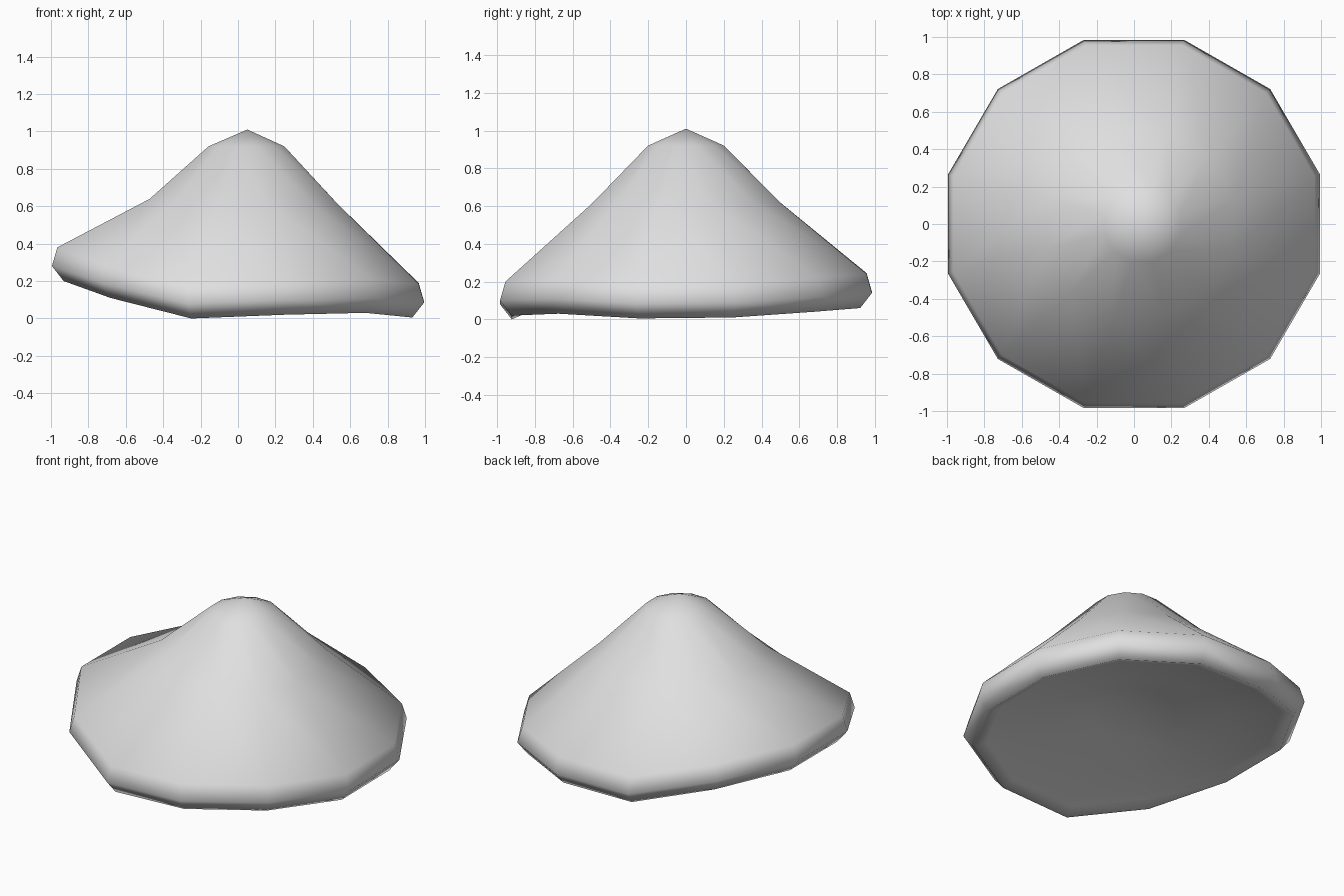
import bpy, bmesh
from math import cos, sin, radians

cube = bpy.data.objects.get("Cube")
if cube:
    bpy.data.objects.remove(cube, do_unlink=True)

# Single pale grey material
grey = bpy.data.materials.new("pale grey")
grey.use_nodes = True
color = (0.74, 0.74, 0.74, 1)
grey.diffuse_color = color
grey.node_tree.nodes["Principled BSDF"].inputs["Base Color"].default_value = color

SIDES = 12
# Height of the brim's outer edge at each corner, counter-clockwise from 15 degrees
BRIM = [0.09, 0.12, 0.14, 0.145, 0.25, 0.28, 0.28, 0.19, 0.08, 0.10, 0.11, 0.085]

# Rings from the crown, over the brim and its lip, to the hollow underside:
# radius, height, share of the brim's bend, shift in x
RINGS = [
    (0.21, 0.92, 0.0, 0.045),
    (0.52, 0.60, 0.14, 0.03),
    (1.00, 0.10, 1.0, 0.0),
    (1.03, 0.00, 1.0, 0.0),
    (0.965, -0.08, 1.0, 0.0),
    (0.89, -0.045, 0.95, 0.0),
    (0.60, 0.07, 0.5, 0.0),
    (0.28, 0.20, 0.1, 0.0),
]

bm = bmesh.new()


def ring(radius, height, bend, shift):
    verts = []
    for i, lift in enumerate(BRIM):
        a = radians(15 + i * 360 / SIDES)
        verts.append(bm.verts.new((radius * cos(a) + shift,
                                   radius * sin(a) * 0.99,
                                   height + bend * lift)))
    return verts


rings = [ring(*r) for r in RINGS]
crown_tip = bm.verts.new((0.05, 0, 1.01))
hollow_tip = bm.verts.new((0, 0, 0.25))

for i in range(SIDES):
    j = (i + 1) % SIDES
    bm.faces.new((crown_tip, rings[0][i], rings[0][j]))
    bm.faces.new((hollow_tip, rings[-1][j], rings[-1][i]))
    for upper, lower in zip(rings, rings[1:]):
        bm.faces.new((upper[i], lower[i], lower[j], upper[j]))

bmesh.ops.recalc_face_normals(bm, faces=bm.faces)
for face in bm.faces:
    face.smooth = True

# Stand the lowest point on the ground
lowest = min(v.co.z for v in bm.verts)
bmesh.ops.translate(bm, verts=bm.verts, vec=(0, 0, -lowest))

mesh = bpy.data.meshes.new("conical_hat")
bm.to_mesh(mesh)
bm.free()
mesh.materials.append(grey)
hat = bpy.data.objects.new("conical_hat", mesh)
bpy.context.collection.objects.link(hat)
